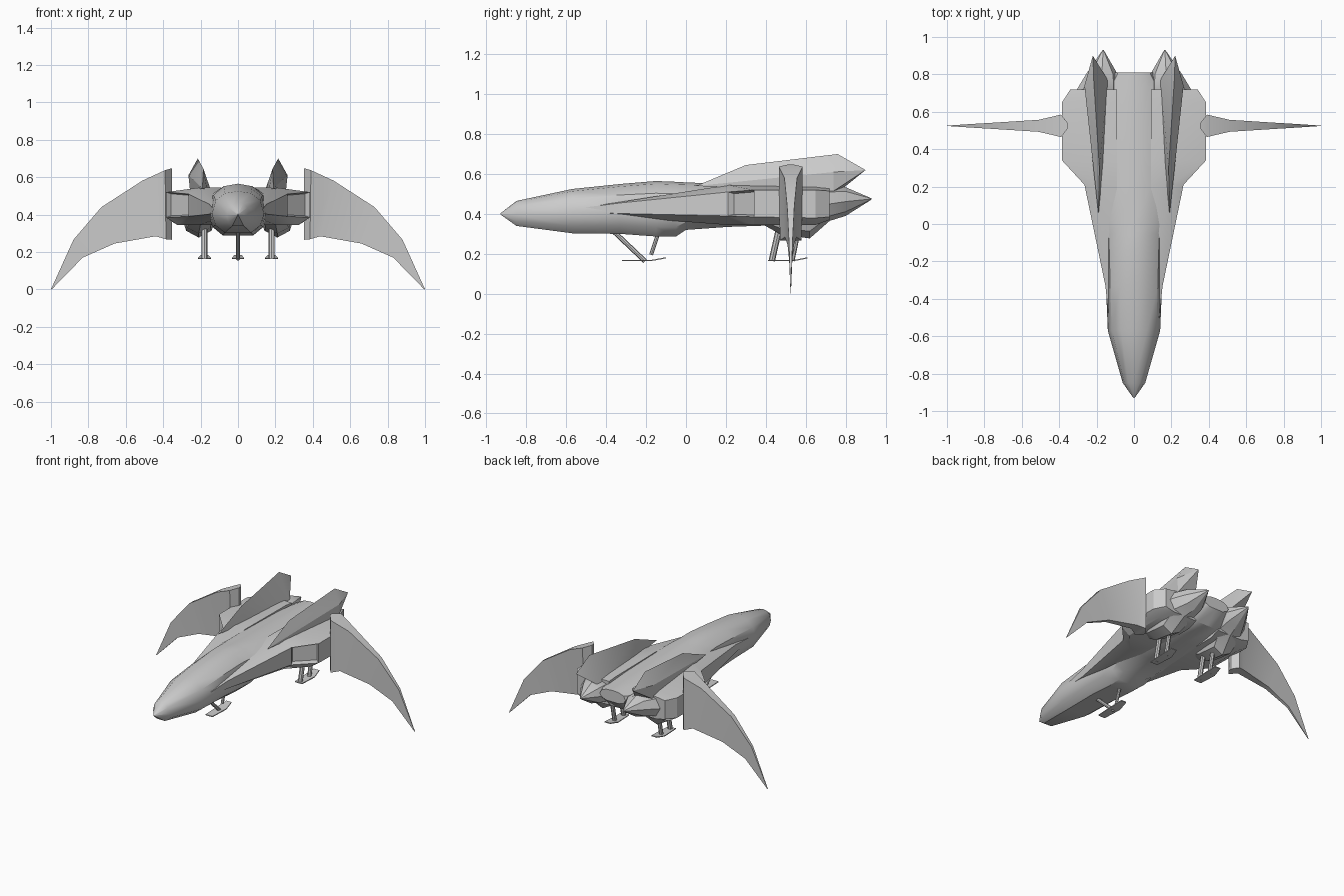
import bpy, bmesh, math
from mathutils import Vector

if "Cube" in bpy.data.objects:
    bpy.data.objects.remove(bpy.data.objects["Cube"])


def finish(bm, name, angle=28):
    bmesh.ops.remove_doubles(bm, verts=bm.verts, dist=0.0005)
    bmesh.ops.recalc_face_normals(bm, faces=bm.faces)
    me = bpy.data.meshes.new(name)
    bm.to_mesh(me)
    bm.free()
    ob = bpy.data.objects.new(name, me)
    bpy.context.collection.objects.link(ob)
    bpy.ops.object.select_all(action='DESELECT')
    ob.select_set(True)
    bpy.context.view_layer.objects.active = ob
    bpy.ops.object.shade_smooth_by_angle(angle=math.radians(angle))
    return ob


def mirror(ob):
    ob.modifiers.new("mirror", 'MIRROR').use_mirror_merge = False
    return ob


def loft(rings):
    bm = bmesh.new()
    vs = [[bm.verts.new(p) for p in r] for r in rings]
    n = len(rings[0])
    for a, b in zip(vs, vs[1:]):
        for i in range(n):
            j = (i + 1) % n
            bm.faces.new((a[i], a[j], b[j], b[i]))
    bm.faces.new(vs[0])
    bm.faces.new(vs[-1])
    return bm


def strut(bm, a, b, r):
    a, b = Vector(a), Vector(b)
    d = b - a
    m = d.to_track_quat('Z', 'Y').to_matrix().to_4x4()
    m.translation = (a + b) / 2
    bmesh.ops.create_cone(bm, cap_ends=True, segments=8, radius1=r, radius2=r,
                          depth=d.length, matrix=m)


def hull(points):
    bm = bmesh.new()
    for p in points:
        bm.verts.new(p)
    bmesh.ops.convex_hull(bm, input=bm.verts)
    return bm


# Central fuselage: y, half width, top, bottom
half = [(0, 1), (.5, .95), (.85, .78), (1, .45), (.85, .17), (.5, 0), (0, 0)]
section = half + [(-x, z) for x, z in half[-2:0:-1]]
stations = [(-.93, .003, .403, .397), (-.85, .06, .465, .34), (-.57, .14, .525, .303),
            (-.33, .15, .55, .30), (-.15, .155, .565, .287), (-.05, .16, .561, .287),
            (0, .17, .558, .32), (.21, .19, .55, .335), (.5, .19, .542, .345),
            (.72, .15, .535, .37), (.81, .10, .53, .45)]
finish(loft([[(x * w, y, b + z * (t - b)) for x, z in section] for y, w, t, b in stations]),
       "fuselage", 35)

# Side shoulders: y, outer x, inner top, outer top, outer bottom, inner bottom
stations = [(-.53, .132, .43, .43, .41, .41), (-.33, .153, .46, .455, .402, .385),
            (.21, .265, .545, .51, .39, .345), (.34, .385, .543, .52, .385, .345),
            (.65, .385, .54, .52, .38, .345), (.72, .34, .535, .515, .385, .37)]
bm = loft([[(.09, y, it), (min(.2, o - .01), y, it), (o, y, ot), (o, y, ob),
            (o - .06, y, ib), (.09, y, ib)] for y, o, it, ot, ob, ib in stations])
# Recessed intake on the slanted front face
bmesh.ops.recalc_face_normals(bm, faces=bm.faces)
target = Vector((.325, .275, .45))
face = min(bm.faces, key=lambda f: (f.calc_center_median() - target).length)
bmesh.ops.inset_individual(bm, faces=[face], thickness=.012, depth=0)
bmesh.ops.translate(bm, verts=face.verts, vec=(-.02, .025, 0))
mirror(finish(bm, "shoulder"))

# Engines with pointed tails: y, centre x, centre z, radius x, radius z
stations = [(.38, .2, .40, .07, .05), (.47, .21, .40, .09, .10), (.62, .21, .40, .095, .123),
            (.72, .19, .45, .115, .085), (.80, .172, .462, .085, .072),
            (.93, .165, .475, .003, .003)]
ring = [i * math.tau / 8 for i in range(8)]
mirror(finish(loft([[(cx + rx * math.cos(a), y, cz + rz * math.sin(a)) for a in ring]
                    for y, cx, cz, rx, rz in stations]), "engine"))

# Tail fins
mirror(finish(hull([(.19, .05, .54), (.185, .3, .645), (.215, .76, .70), (.22, .90, .62),
                    (.265, .74, .61), (.255, .74, .515), (.14, .77, .515),
                    (.165, .32, .53), (.215, .32, .53)]), "tail_fin", 20))

# Drooping wings: top x z, bottom x z, half thickness
stations = [(.352, .648, .352, .265, .012), (.39, .637, .385, .268, .06),
            (.51, .582, .44, .284, .032), (.73, .44, .66, .245, .018),
            (.88, .265, .83, .17, .009), (1.0, 0, .995, .001, .001)]
wy = .525
mirror(finish(loft([[(xt, wy - t, zt), (xt, wy + t, zt), (xb, wy + t * .9, zb),
                     (xb, wy - t * .9, zb)] for xt, zt, xb, zb, t in stations]), "wing"))


# Landing gear: skid plate and two struts
def skid(name, x, y0, y1, w, legs):
    path = [(y0, .163), (y0 + (y1 - y0) * .65, .163), (y1, .177)]
    bm = loft([[(x - w * k, y, z), (x + w * k, y, z), (x + w * k, y, z + .006),
                (x - w * k, y, z + .006)] for (y, z), k in zip(path, (.8, 1, .6))])
    for (ya, za), (yb, zb), r in legs:
        strut(bm, (x, ya, za), (x, yb, zb), r)
    return finish(bm, name)


skid("front_gear", 0, -.32, -.10, .033,
     [((-.36, .31), (-.205, .163), .012), ((-.14, .30), (-.175, .195), .010)])
mirror(skid("rear_gear", .18, .41, .61, .035,
            [((.465, .32), (.43, .165), .016), ((.56, .31), (.53, .165), .014)]))
